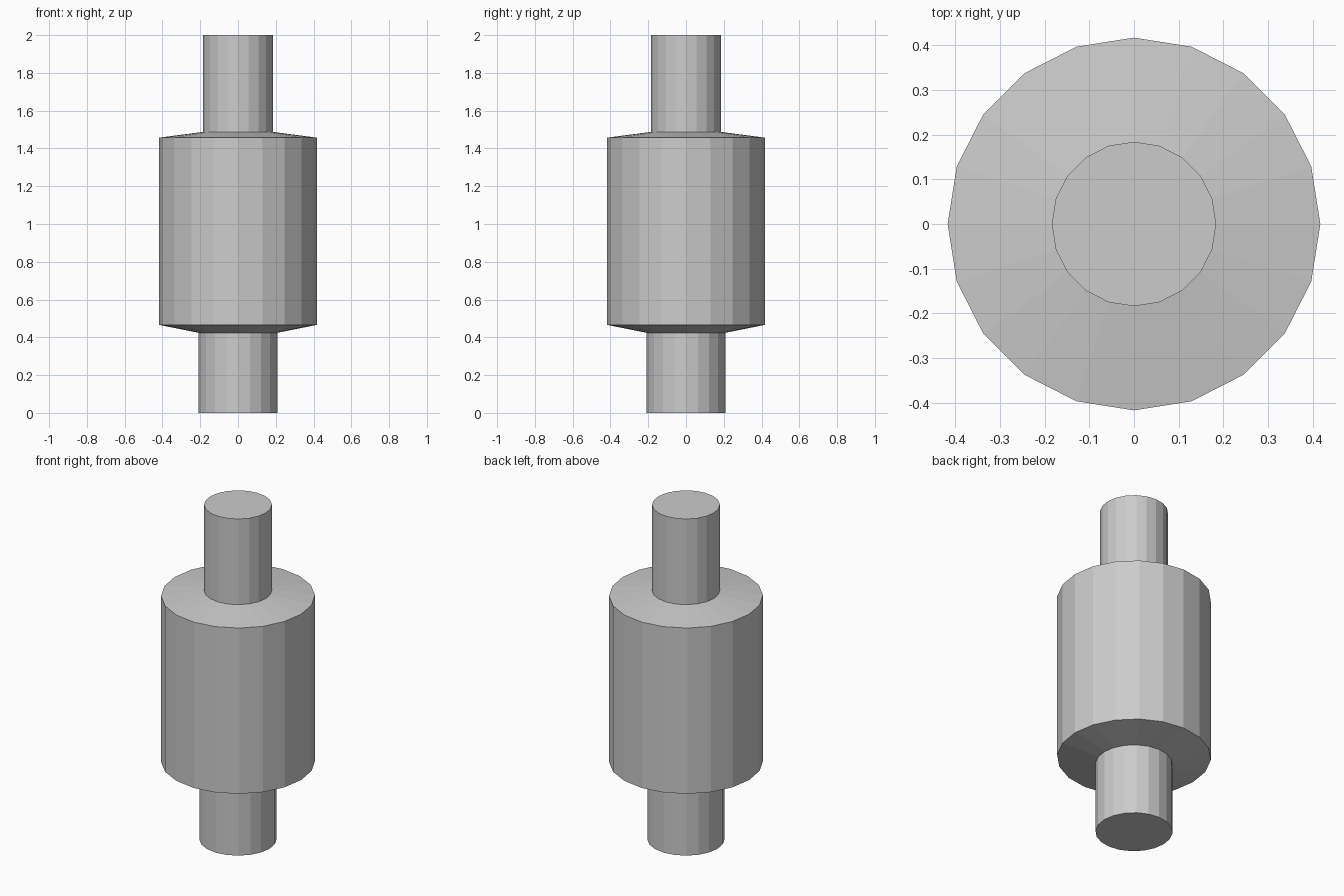
import bpy
import bmesh
from math import cos, sin, tau

cube = bpy.data.objects.get("Cube")
if cube:
    bpy.data.objects.remove(cube, do_unlink=True)

SIDES = 20

# Plain grey metal
grey = bpy.data.materials.new("light grey")
grey.use_nodes = True
colour = (0.6, 0.6, 0.6, 1)
grey.diffuse_color = colour
grey.node_tree.nodes["Principled BSDF"].inputs["Base Color"].default_value = colour


def lathe(name, profile):
    """Turn a (radius, height) profile around z, capped at both ends."""
    bm = bmesh.new()
    rings = [[bm.verts.new((r * cos(tau * i / SIDES), r * sin(tau * i / SIDES), z))
              for i in range(SIDES)] for r, z in profile]
    for low, high in zip(rings, rings[1:]):
        for i in range(SIDES):
            j = (i + 1) % SIDES
            bm.faces.new((low[i], low[j], high[j], high[i]))
    bm.faces.new(rings[0][::-1])
    bm.faces.new(rings[-1])
    mesh = bpy.data.meshes.new(name)
    bm.to_mesh(mesh)
    bm.free()
    mesh.materials.append(grey)
    obj = bpy.data.objects.new(name, mesh)
    bpy.context.collection.objects.link(obj)
    return obj


# Lower pipe, sloped shoulder, wide body, sloped shoulder, upper pipe
lathe("stepped_cylinder", [
    (0.209, 0), (0.209, 0.424),
    (0.417, 0.466), (0.417, 1.457),
    (0.184, 1.488), (0.184, 2),
])
